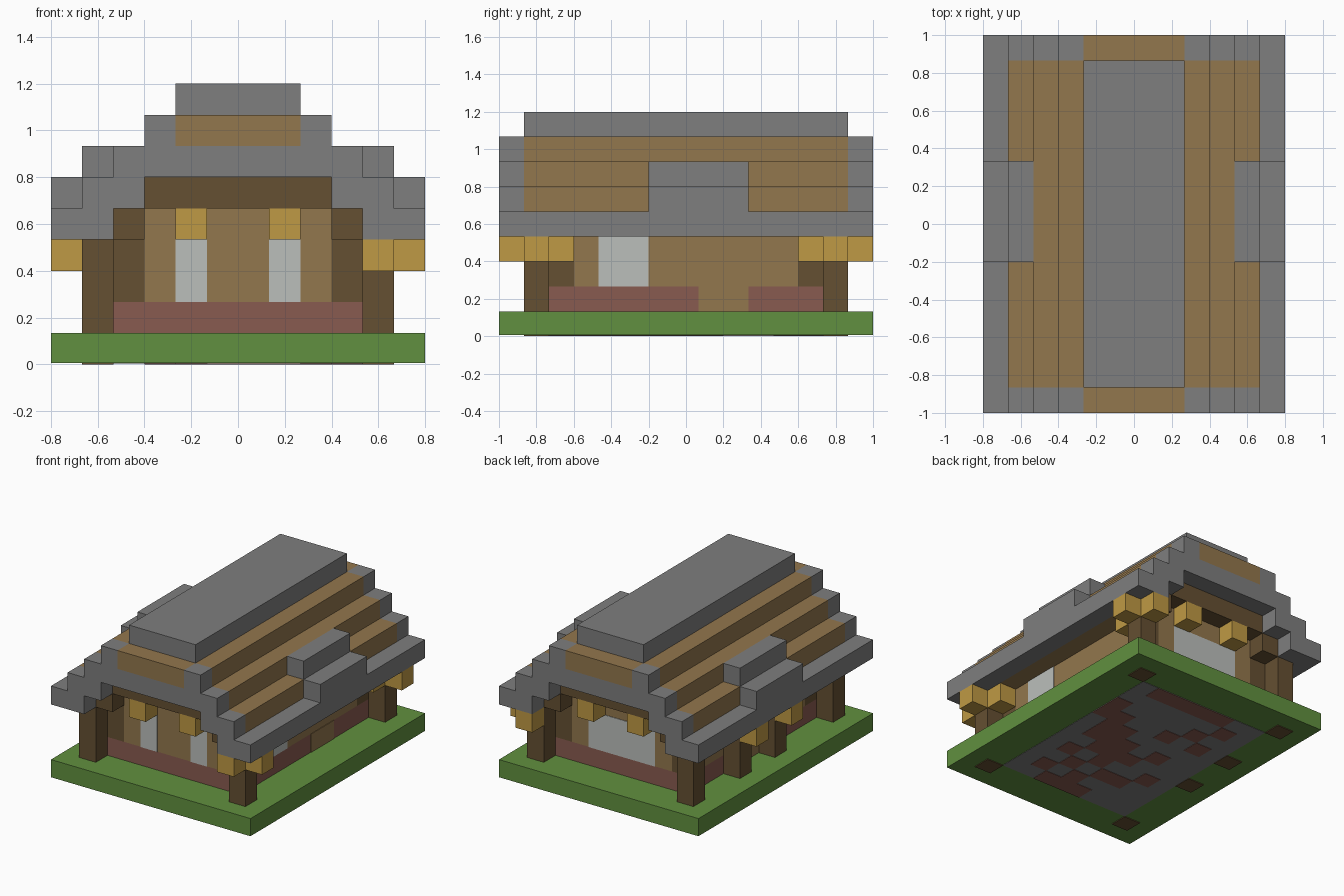
import bpy
import bmesh
from mathutils import Matrix, Vector

if "Cube" in bpy.data.objects:
    bpy.data.objects.remove(bpy.data.objects["Cube"])

U = 2 / 15  # one building block


def material(name, colour):
    m = bpy.data.materials.new(name)
    m.use_nodes = True
    m.diffuse_color = (*colour, 1)
    m.node_tree.nodes["Principled BSDF"].inputs["Base Color"].default_value = (*colour, 1)
    return m


STONE = material("grey stone", (0.21, 0.21, 0.21))
PLANK = material("brown planks", (0.29, 0.184, 0.074))
LOG = material("dark logs", (0.13, 0.08, 0.032))
BRICK = material("red brick", (0.25, 0.105, 0.08))
GRASS = material("green grass", (0.12, 0.28, 0.05))
LAMP = material("yellow lamp", (0.52, 0.32, 0.058))
GLASS = material("pale glass", (0.5, 0.52, 0.5))


def part(name, mat, boxes, mirror=""):
    """Make one object from boxes (x0, x1, y0, y1, z0, z1) in blocks, mirrored over the axes given."""
    bm = bmesh.new()
    for sx in ((1, -1) if "x" in mirror else (1,)):
        for sy in ((1, -1) if "y" in mirror else (1,)):
            for x0, x1, y0, y1, z0, z1 in boxes:
                centre = Vector((sx * (x0 + x1), sy * (y0 + y1), z0 + z1)) * U / 2
                size = Vector((x1 - x0, y1 - y0, z1 - z0)) * U
                bmesh.ops.create_cube(bm, size=1, matrix=Matrix.Translation(centre) @ Matrix.Diagonal((*size, 1)))
    mesh = bpy.data.meshes.new(name)
    bm.to_mesh(mesh)
    bm.free()
    mesh.materials.append(mat)
    obj = bpy.data.objects.new(name, mesh)
    bpy.context.collection.objects.link(obj)
    return obj


T = 0.03  # thickness of painted plates, in blocks

# Ground slab with the floor showing underneath
part("ground", GRASS, [(-6, 6, -7.5, 7.5, 0.04, 1)])
part("floor_underside", STONE, [(-4, 4, -5.5, 5.5, 0.02, 0.04)])
pattern = (".#####..", "......#.", "#....#..", "##..#.#.", ".##....", ".###.#..",
           "..###...", ".#.#..#.", "..#.##..", ".#.#....", "..###...")
part("floor_bricks", BRICK, [(3 - c, 4 - c, 4.5 - r, 5.5 - r, 0, 0.02)
                             for r, row in enumerate(pattern)
                             for c, mark in enumerate(row) if mark == "#"])
part("post_feet", LOG, [(4, 5, 5.5, 6.5, 0, 0.04)], "xy")
part("porch_post_feet", LOG, [(-5, -4, y, y + 1, 0, 0.04) for y in (-1.5, 1.5)])

# Walls
part("brick_base", BRICK, [(-4, 4, -5.5, 5.5, 1, 2)])
part("walls", PLANK, [(-3, 3, -5.5, 5.5, 2, 6), (-4, -3, -4.5, 4.5, 2, 5), (3, 4, -4.5, 4.5, 2, 5)])
part("doorway_left", PLANK, [(4, 4 + T, 0.5, 2.5, 1, 2)])
part("doorway_right", PLANK, [(-4 - T, -4, -0.5, 1.5, 1, 2)])

# Timber frame
part("wall_corners", LOG, [(3, 4, 4.5, 5.5, 2, 5)], "xy")
part("corner_posts", LOG, [(4, 5, 5.5, 6.5, 1, 4)], "xy")
part("porch_posts", LOG, [(-5, -4, y, y + 1, 1, 4) for y in (-1.5, 1.5)])
part("gable_beams", LOG, [(-3, 3, 5.5, 6.5, 5, 6)], "y")
part("gable_brackets", LOG, [(3, 4, 5.5, 6.5, 4, 5)], "xy")

# Windows
part("front_windows", GLASS, [(1, 2, -5.5 - T, -5.5, 2, 4)], "x")
part("back_window", GLASS, [(-2, 2, 5.5, 5.5 + T, 2, 4)])
part("side_window", GLASS, [(4, 4 + T, -3.5, -1.5, 2, 4)])

# Lanterns
part("gable_lanterns", LAMP, [(1, 2, 5.5, 6.5, 4, 5)], "xy")
part("corner_lanterns", LAMP, [(5, 6, 5.5, 6.5, 3, 4), (4, 5, 6.5, 7.5, 3, 4), (4, 5, 4.5, 5.5, 3, 4)], "y")
part("porch_lanterns", LAMP, [(-6, -5, y, y + 1, 3, 4) for y in (-1.5, 1.5)])

# Stepped roof
part("roof_slopes", PLANK, [(4, 5, -6.5, 6.5, 4, 5), (3, 5, -6.5, 6.5, 5, 6)], "x")
part("roof_top_steps", PLANK, [(-4, 4, -6.5, 6.5, 6, 7), (-3, 3, -6.5, 6.5, 7, 8)])
part("roof_ridge", STONE, [(-2, 2, -6.5, 6.5, 8, 9)])
part("eaves", STONE, [(5, 6, -7.5, 7.5, 4, 5)], "x")
part("gable_edges", STONE, [(4, 5, 6.5, 7.5, 4, 5), (3, 5, 6.5, 7.5, 5, 6), (2, 3, 6.5, 7.5, 7, 8)], "xy")
part("gable_bands", STONE, [(-4, 4, 6.5, 7.5, 6, 7)], "y")
part("gable_panels", PLANK, [(-2, 2, 6.5, 7.5, 7, 8)], "y")
part("dormers", STONE, [(5, 6, -1.5, 2.5, 5, 6), (4, 5, -1.5, 2.5, 6, 7)], "x")
